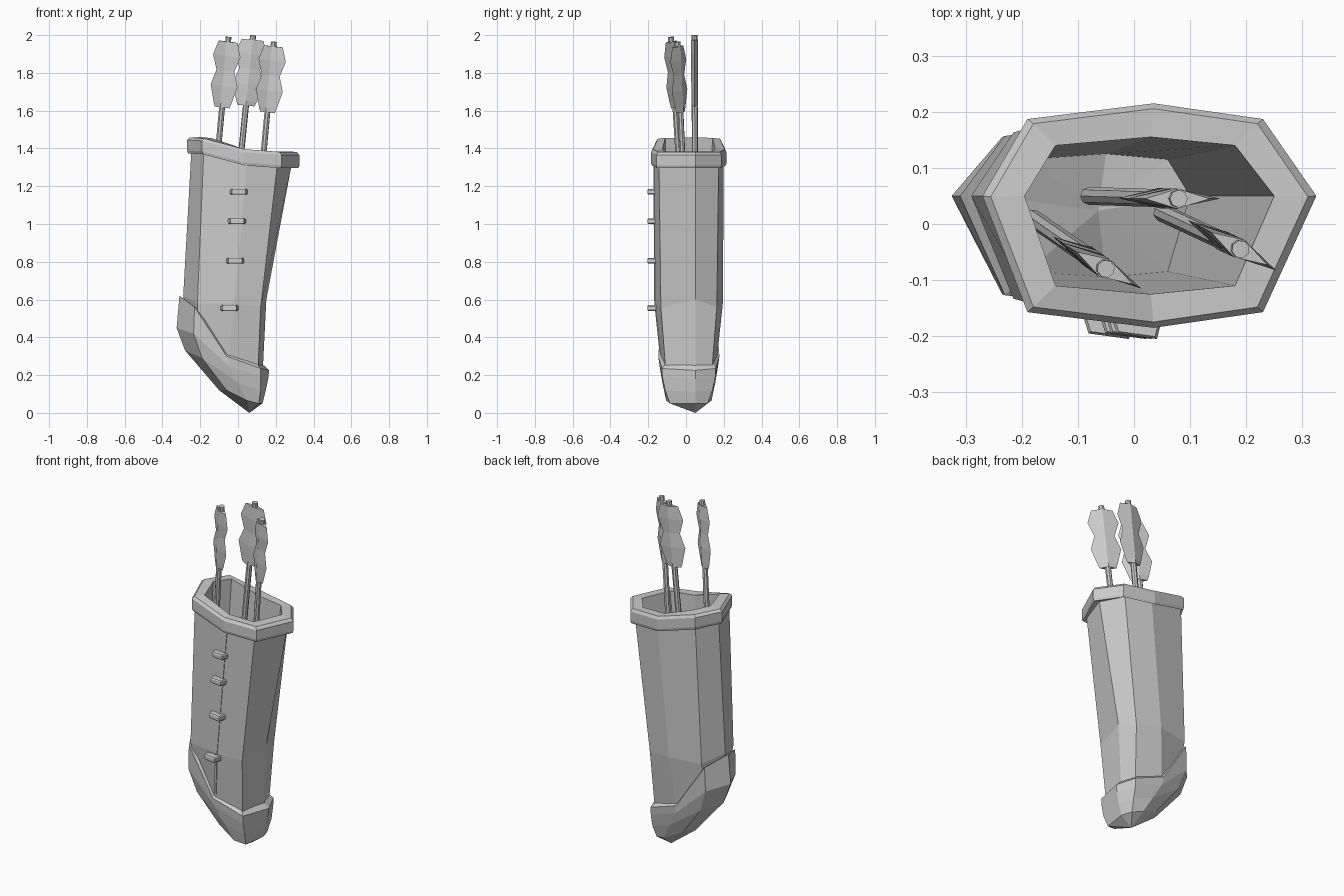
import bpy
from math import cos, sin, radians, tau
from mathutils import Vector, Matrix

cube = bpy.data.objects.get("Cube")
if cube:
    bpy.data.objects.remove(cube, do_unlink=True)

grey = bpy.data.materials.new("plain grey")
grey.use_nodes = True
colour = (0.6, 0.6, 0.6, 1)
grey.diffuse_color = colour
grey.node_tree.nodes["Principled BSDF"].inputs["Base Color"].default_value = colour


def loft(name, rings, bottom=None, top=None, matrix=None):
    """Skin rings listed bottom to top; optional fan caps to a given point."""
    n = len(rings[0])
    verts = [Vector(p) for ring in rings for p in ring]
    faces = []
    for r in range(len(rings) - 1):
        for i in range(n):
            a, b = r * n + i, r * n + (i + 1) % n
            faces.append((a, b, b + n, a + n))
    last = (len(rings) - 1) * n
    if bottom is not None:
        verts.append(Vector(bottom))
        faces += [(len(verts) - 1, (i + 1) % n, i) for i in range(n)]
    if top is not None:
        verts.append(Vector(top))
        faces += [(last + i, last + (i + 1) % n, len(verts) - 1) for i in range(n)]
    mesh = bpy.data.meshes.new(name)
    mesh.from_pydata(verts, [], faces)
    if matrix:
        mesh.transform(matrix)
    mesh.materials.append(grey)
    obj = bpy.data.objects.new(name, mesh)
    bpy.context.collection.objects.link(obj)
    return obj


def centre(ring):
    return sum((Vector(p) for p in ring), Vector()) / len(ring)


def section(xs, zs, side, mid, y0=0.015):
    """Eight-sided section: left edge, three front corners, right edge, three back corners."""
    ys = (0.05, y0 - side, y0 - mid, y0 - side, 0.05)
    front = [Vector(p) for p in zip(xs, ys, zs)]
    back = [Vector((p.x, 2 * y0 - p.y, p.z)) for p in front[3:0:-1]]
    return front + back


def moved(ring, scale=1.0, dz=0.0):
    c = centre(ring)
    return [c + (p - c) * scale + Vector((0, 0, dz)) for p in ring]


# Quiver body
body_low = section((-.27, -.21, -.055, .105, .13), (.5, .48, .28, .2, .2), .12, .148)
body_mid = section((-.29, -.215, -.025, .12, .15), (.62, .58, .58, .56, .6), .148, .18)
body_top = section((-.245, -.18, .045, .21, .285), (1.42, 1.41, 1.34, 1.33, 1.32), .158, .185)
loft("quiver_body", [body_low, body_mid, body_top])

# Rim with the hollow inside
rim = section((-.27, -.19, .035, .23, .325), (1.445, 1.44, 1.38, 1.365, 1.365), .172, .2)
mouth = section((-.195, -.14, .03, .18, .25), (1.46, 1.455, 1.395, 1.385, 1.385), .125, .14)
floor = section((-.25, -.19, -.05, .06, .1), (.5, .47, .35, .3, .3), .1, .11)
loft("rim_and_lining",
     [moved(body_top, .98, -.015), moved(rim, .98, -.07), moved(rim, 1, -.055),
      rim, moved(rim, .95, .015), mouth, floor], top=centre(floor))

# Angled toe cap
cap_edge = section((-.31, -.23, -.06, .12, .165), (.62, .56, .3, .235, .225), .142, .162)
cap_mid = section((-.325, -.235, -.05, .12, .16), (.45, .42, .25, .19, .18), .14, .155)
cap_low = section((-.28, -.19, 0, .12, .145), (.33, .29, .16, .12, .11), .125, .14)
cap_end = section((-.1, -.06, .05, .11, .13), (.12, .12, .065, .05, .05), .1, .12)
loft("toe_cap", [cap_end, cap_low, cap_mid, cap_edge, moved(cap_edge, .88, .008)],
     bottom=(.06, .05, 0))

# Front seam running down the centre fold
fold = [body_low[2].lerp(body_mid[2], .15), body_mid[2], body_top[2]]
w = 0.006
seam = [[p + Vector(d) for d in ((-w, -.003, 0), (w, -.003, 0), (w, .01, 0), (-w, .01, 0))]
        for p in fold]
loft("front_seam", seam)

# Lacing bars across the seam
for k, (x, z) in enumerate(((.005, 1.17), (-.005, 1.015), (-.015, .805), (-.045, .555))):
    plan = ((-.047, -.16), (-.036, -.195), (.036, -.205), (.047, -.16))
    rings = []
    for dz, s in ((-.015, .9), (-.009, 1), (.009, 1), (.015, .9)):
        rings.append([Vector((x + px * s, -.16 + (py + .16) * s, z + dz)) for px, py in plan])
    loft(f"lace_{k + 1}", rings, bottom=centre(rings[0]), top=centre(rings[-1]))


def disc(radius, z, sides=8):
    return [Vector((radius * cos(tau * i / sides), radius * sin(tau * i / sides), z))
            for i in range(sides)]


def arrow(number, tip, end, turn):
    """Shaft with a scalloped pair of vanes near the nock."""
    tip, end = Vector(tip), Vector(end)
    axis = (tip - end).normalized()
    across = Vector((cos(turn), sin(turn), 0))
    across = (across - axis * across.dot(axis)).normalized()
    frame = Matrix((across, axis.cross(across), axis)).transposed().to_4x4()
    frame.translation = tip
    length = (tip - end).length
    shaft = [disc(.016, -length), disc(.016, 0)]
    loft(f"arrow_shaft_{number}", shaft, centre(shaft[0]), centre(shaft[1]), frame)
    vane = []
    for z, half in ((-.375, .045), (-.35, .055), (-.26, .082), (-.18, .055), (-.1, .084), (-.025, .058)):
        vane.append([Vector((half, 0, z)), Vector((0, .018, z)),
                     Vector((-half, 0, z)), Vector((0, -.018, z))])
    loft(f"arrow_vanes_{number}", vane, centre(vane[0]), centre(vane[-1]), frame)


# Three arrows
arrow(1, (-.05, -.08, 1.99), (-.18, .01, .58), radians(-30))
arrow(2, (.08, .045, 2.0), (-.08, .05, .42), 0)
arrow(3, (.19, -.045, 1.965), (.05, .02, .45), radians(-30))
